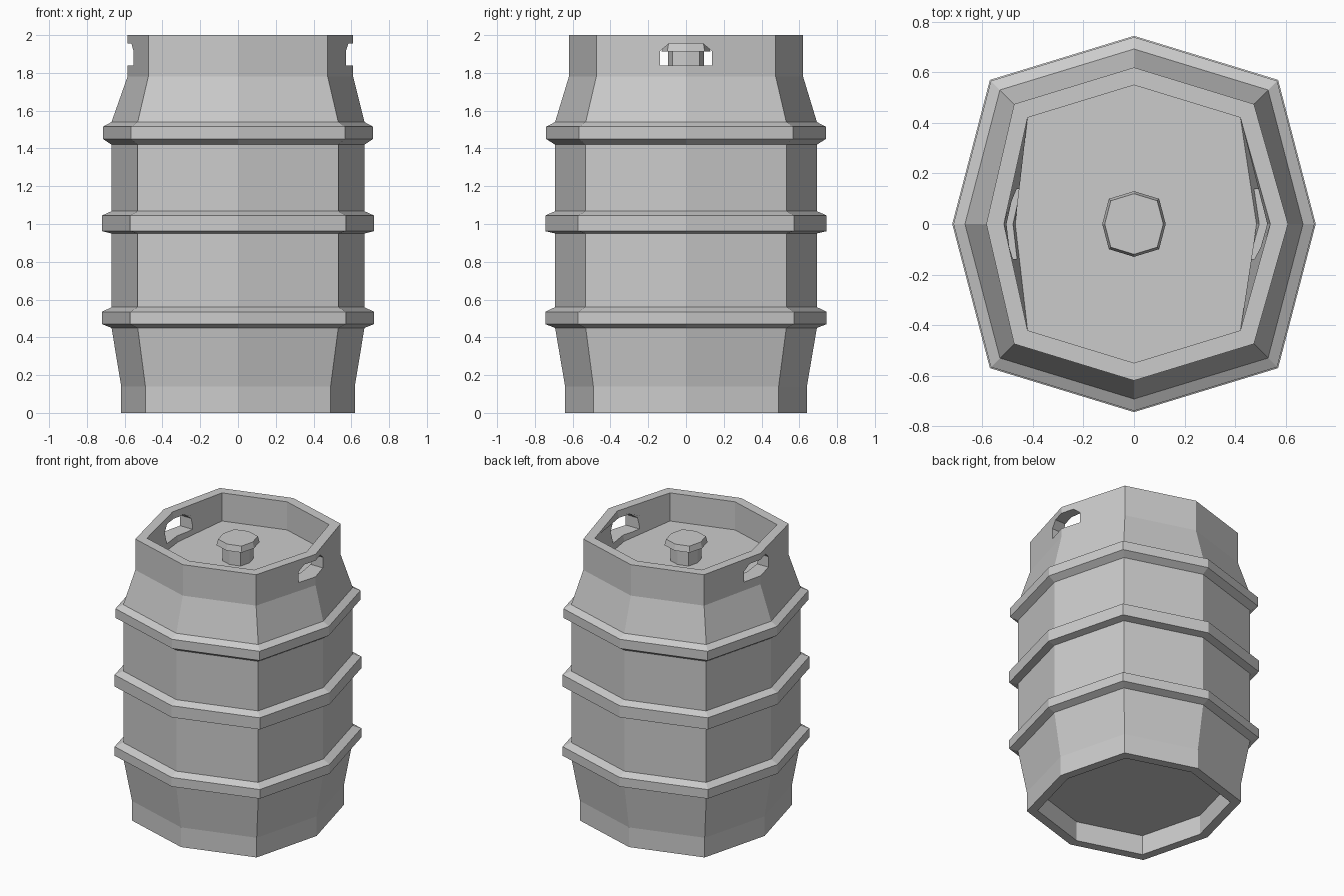
import bpy, bmesh

if "Cube" in bpy.data.objects:
    bpy.data.objects.remove(bpy.data.objects["Cube"])


def link(name, bm):
    bmesh.ops.recalc_face_normals(bm, faces=bm.faces[:])
    me = bpy.data.meshes.new(name)
    bm.to_mesh(me)
    bm.free()
    ob = bpy.data.objects.new(name, me)
    bpy.context.collection.objects.link(ob)
    return ob


def loft(name, sections):
    """Skin closed loops of points and cap both ends."""
    bm = bmesh.new()
    loops = [[bm.verts.new(p) for p in s] for s in sections]
    n = len(loops[0])
    for lo, hi in zip(loops, loops[1:]):
        for i in range(n):
            j = (i + 1) % n
            bm.faces.new((lo[i], lo[j], hi[j], hi[i]))
    bm.faces.new(loops[0][::-1])
    bm.faces.new(loops[-1])
    return link(name, bm)


def octagon(z, b, left=None, right=None):
    """Slightly squarish octagon: b is the y radius, left/right the x radii."""
    d = b * 0.766
    left = left or b * 0.966
    right = right or left
    return [(right, 0, z), (d, d, z), (0, b, z), (-d, d, z),
            (-left, 0, z), (-d, -d, z), (0, -b, z), (d, -d, z)]


# Barrel: recessed base, tapered foot, three hoops, shoulder, collar, sunken lid
sections = [octagon(0.14, 0.575), octagon(0, 0.575),
            octagon(0, 0.64), octagon(0.14, 0.64)]
for z0, z1, z2, z3, r in ((0.45, 0.47, 0.535, 0.56, 0.745),
                          (0.95, 0.962, 1.045, 1.068, 0.745),
                          (1.42, 1.45, 1.515, 1.54, 0.74)):
    sections += [octagon(z0, 0.693), octagon(z1, r), octagon(z2, r), octagon(z3, 0.693)]
sections += [octagon(1.78, 0.62, 0.585, 0.61), octagon(2.0, 0.62, 0.585, 0.61),
             octagon(2.0, 0.55, 0.515, 0.54), octagon(1.80, 0.55, 0.47, 0.485)]
barrel = loft("keg_barrel", sections)

# Hand holes through both sides of the collar
outline = [(-0.138, 1.84), (0.138, 1.84), (0.138, 1.915),
           (0.09, 1.955), (-0.09, 1.955), (-0.138, 1.915)]
cutter = loft("hand_hole_cutter", [[(x, y, z) for y, z in outline] for x in (-1, 1)])
cutter.hide_render = True
mod = barrel.modifiers.new("hand_holes", 'BOOLEAN')
mod.operation = 'DIFFERENCE'
mod.solver = 'EXACT'
mod.object = cutter
bpy.context.view_layer.objects.active = barrel
bpy.ops.object.modifier_apply(modifier=mod.name)
bpy.data.objects.remove(cutter)

# Valve: neck and wider cap in the middle of the lid
loft("valve", [octagon(1.795, 0.094), octagon(1.913, 0.094),
               octagon(1.913, 0.13), octagon(1.955, 0.12)])
